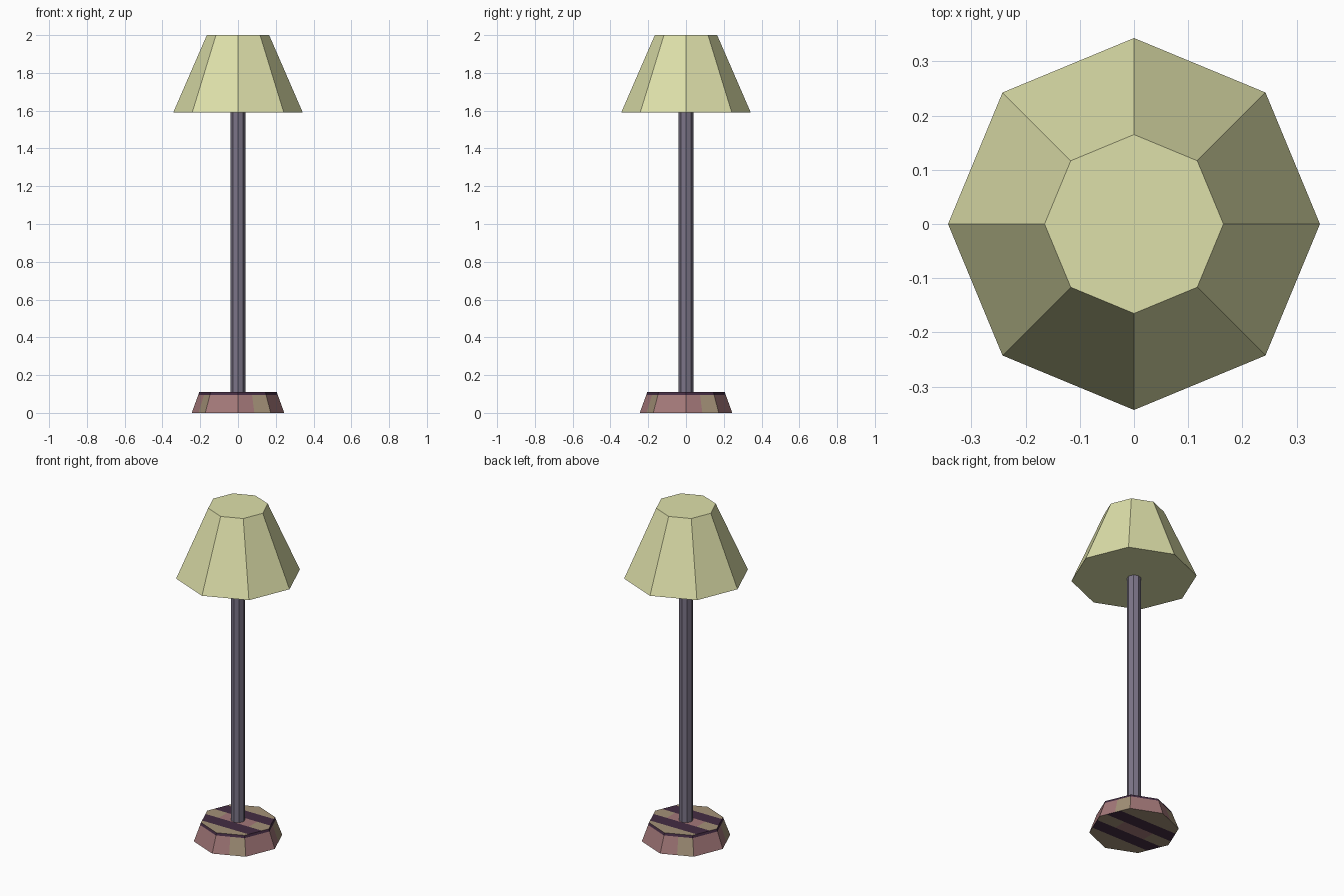
import bpy, bmesh, math

if "Cube" in bpy.data.objects:
    bpy.data.objects.remove(bpy.data.objects["Cube"])

def material(name, rgb):
    m = bpy.data.materials.new(name)
    lin = [(c / 255 / 12.92) if c < 11 else ((c / 255 + 0.055) / 1.055) ** 2.4 for c in rgb]
    m.diffuse_color = (*lin, 1)
    m.use_nodes = True
    m.node_tree.nodes["Principled BSDF"].inputs["Base Color"].default_value = m.diffuse_color
    return m

CREAM = material("cream_shade", (222, 224, 170))
GREY = material("grey_purple_metal", (124, 117, 136))
ROSE = material("rose_wood", (163, 120, 121))
TAN = material("tan_wood", (163, 145, 120))
PLUM = material("dark_plum", (68, 44, 66))

def octagon_ring(bm, r, z, halves=False):
    """Octagon with corners on the axes; optionally with edge midpoints."""
    pts = [(r * math.cos(k * math.pi / 4), r * math.sin(k * math.pi / 4)) for k in range(8)]
    out = []
    for k, p in enumerate(pts):
        q = pts[(k + 1) % 8]
        out.append(bm.verts.new((*p, z)))
        if halves:
            out.append(bm.verts.new(((p[0] + q[0]) / 2, (p[1] + q[1]) / 2, z)))
    return out

def loft(name, profile, mats, halves=False, paint=None):
    """Stack octagon rings (radius, z), capped at both ends."""
    bm = bmesh.new()
    rings = [octagon_ring(bm, r, z, halves) for r, z in profile]
    for a, b in zip(rings, rings[1:]):
        n = len(a)
        for i in range(n):
            bm.faces.new((a[i], a[(i + 1) % n], b[(i + 1) % n], b[i]))
    bm.faces.new(rings[0][::-1])
    bm.faces.new(rings[-1])
    if paint:
        paint(bm)
    me = bpy.data.meshes.new(name)
    bm.to_mesh(me)
    bm.free()
    for m in mats:
        me.materials.append(m)
    ob = bpy.data.objects.new(name, me)
    bpy.context.collection.objects.link(ob)
    return ob

def paint_base(bm):
    # cut the two caps into stripes running along x
    def cut(co, no, test):
        faces = [f for f in bm.faces if abs(f.normal.z) > 0.95 and test(f.calc_center_median())]
        geom = set(faces)
        for f in faces:
            geom.update(f.edges)
            geom.update(f.verts)
        bmesh.ops.bisect_plane(bm, geom=list(geom), plane_co=co, plane_no=no, dist=1e-5)
        bm.normal_update()
    bm.normal_update()
    for y in (-0.12, -0.04, 0.04, 0.12):
        cut((0, y, 0), (0, 1, 0), lambda c: True)
    for x in (-0.1, 0.1):
        cut((x, 0, 0), (1, 0, 0), lambda c: abs(c.y) < 0.04)
    for f in bm.faces:
        c = f.calc_center_median()
        if abs(f.normal.z) > 0.95:                      # striped caps
            if 0.04 < abs(c.y) < 0.12:
                f.material_index = 2
            else:
                f.material_index = 1 if abs(c.y) > 0.12 or abs(c.x) > 0.1 else 0
        elif c.z > 0.09:                                # dark rim
            f.material_index = 2
        else:                                           # tan half on every second side
            a = math.degrees(math.atan2(c.y, c.x)) % 90
            f.material_index = 1 if 22.5 < a < 45 else 0

# Striped foot, slim pole, tapered shade
loft("base", [(0.245, 0), (0.21, 0.096), (0.205, 0.11)], [ROSE, TAN, PLUM], True, paint_base)
loft("pole", [(0.039, 0.10), (0.039, 1.60)], [GREY])
loft("lamp_shade", [(0.343, 1.59), (0.165, 2.0)], [CREAM])
